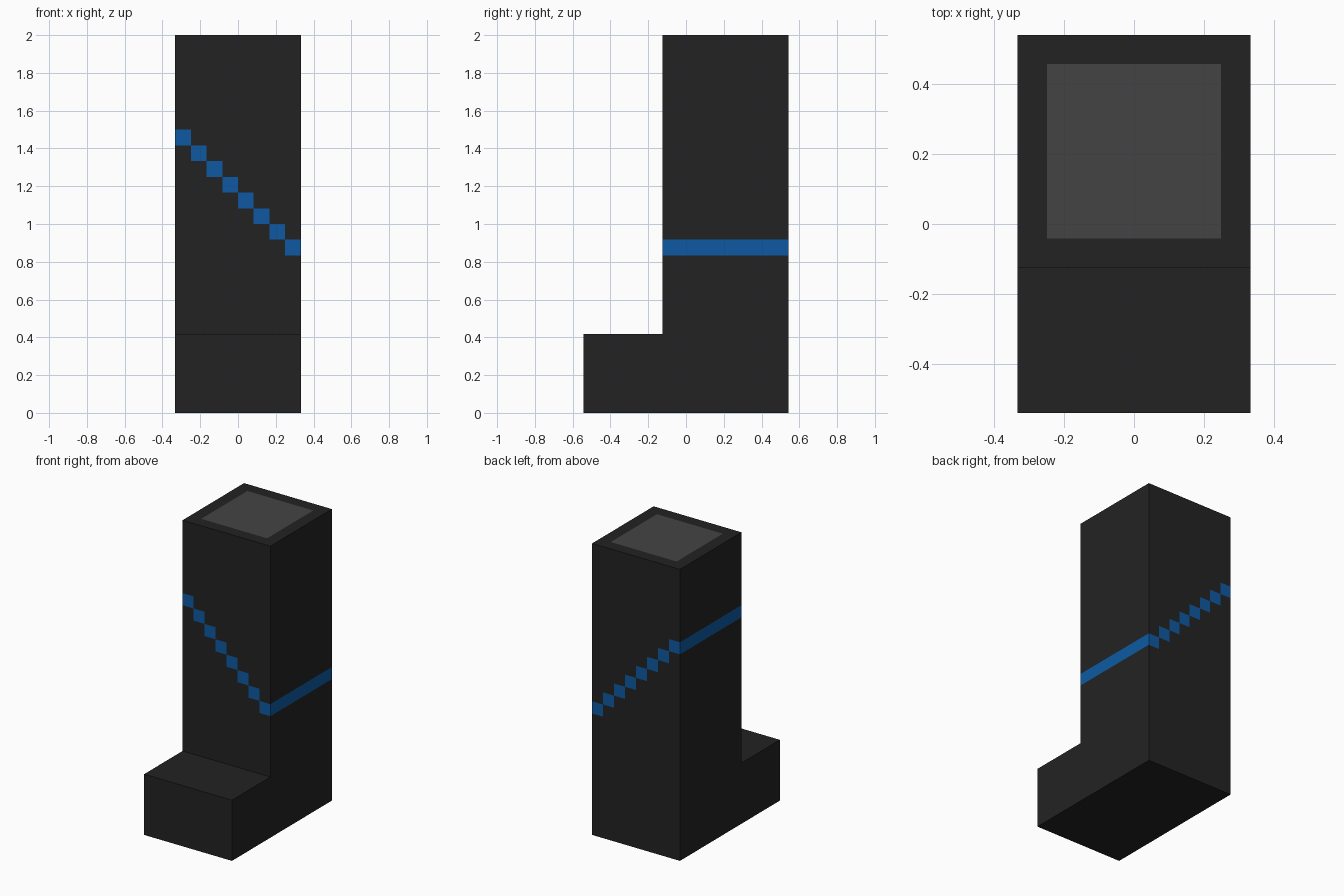
import bpy, bmesh, math
from mathutils import Vector

if "Cube" in bpy.data.objects:
    bpy.data.objects.remove(bpy.data.objects["Cube"])

U = 1 / 12                 # grid unit of the blocky design
HALF_W = 4 * U             # half width in x
FRONT, BACK = -6.5 * U, 6.5 * U
SHAFT_FRONT = -1.5 * U
TOE_TOP, HEIGHT = 5 * U, 2.0


def material(name, color):
    m = bpy.data.materials.new(name)
    m.diffuse_color = (*color, 1)
    m.use_nodes = True
    m.node_tree.nodes["Principled BSDF"].inputs["Base Color"].default_value = m.diffuse_color
    return m


# Boot body: L-shaped side profile extruded across the width
profile = [(FRONT, 0), (BACK, 0), (BACK, HEIGHT),
           (SHAFT_FRONT, HEIGHT), (SHAFT_FRONT, TOE_TOP), (FRONT, TOE_TOP)]
bm = bmesh.new()
side = bm.faces.new([bm.verts.new((-HALF_W, y, z)) for y, z in profile])
ext = bmesh.ops.extrude_face_region(bm, geom=[side])
moved = [g for g in ext["geom"] if isinstance(g, bmesh.types.BMVert)]
bmesh.ops.translate(bm, verts=moved, vec=(2 * HALF_W, 0, 0))


def cut(point, normal):
    geom = bm.verts[:] + bm.edges[:] + bm.faces[:]
    bmesh.ops.bisect_plane(bm, geom=geom, dist=1e-6,
                           plane_co=point, plane_no=normal)


# Cuts that outline the stepped stripe and the opening
for i in range(-3, 4):
    cut((i * U, 0, 0), (1, 0, 0))
for k in range(10, 19):
    cut((0, 0, k * U), (0, 0, 1))
for y in (SHAFT_FRONT, SHAFT_FRONT + U, BACK - U):
    cut((0, y, 0), (0, 1, 0))
bmesh.ops.recalc_face_normals(bm, faces=bm.faces[:])

# Colour faces: stripe steps down one unit per column, opening on the top
for f in bm.faces:
    c = f.calc_center_median()
    column = min(7, max(0, math.floor((c.x + HALF_W) / U)))
    if abs(f.normal.z) < 0.5:
        if math.floor(c.z / U) == 17 - column:
            f.material_index = 1
    elif c.z > HEIGHT - 0.01:
        if abs(c.x) < 3 * U and SHAFT_FRONT + U < c.y < BACK - U:
            f.material_index = 2

mesh = bpy.data.meshes.new("boot")
bm.to_mesh(mesh)
bm.free()
mesh.materials.append(material("black leather", (0.0165, 0.0165, 0.0165)))
mesh.materials.append(material("blue stripe", (0.0044, 0.102, 0.36)))
mesh.materials.append(material("grey lining", (0.057, 0.057, 0.057)))
boot = bpy.data.objects.new("boot", mesh)
bpy.context.collection.objects.link(boot)
